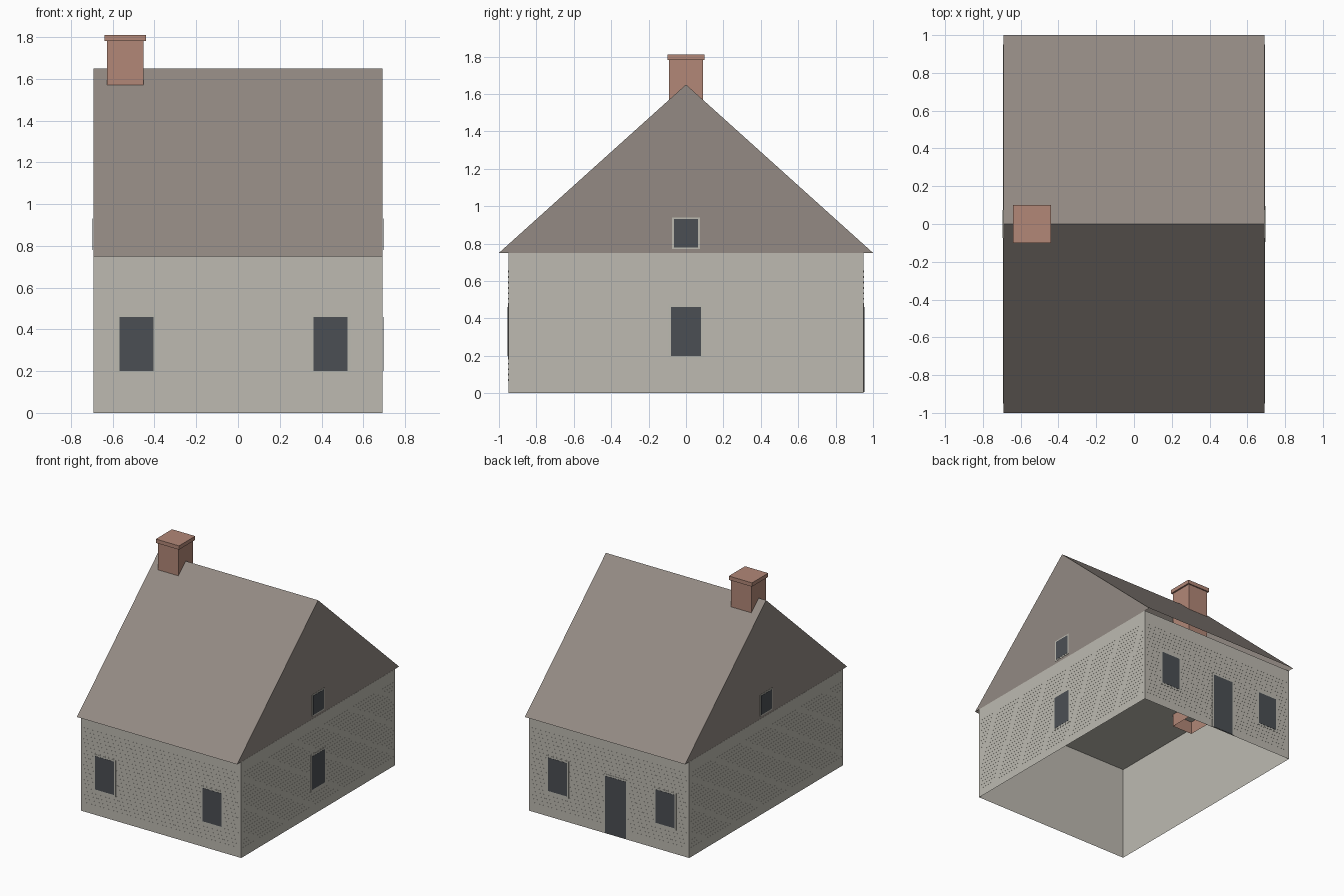
import bpy
import bmesh

old = bpy.data.objects.get("Cube")
if old:
    bpy.data.objects.remove(old, do_unlink=True)


def material(name, r, g, b):
    """Material from 0-255 display values, stored as linear."""
    rgb = [((c / 255 + 0.055) / 1.055) ** 2.4 for c in (r, g, b)]
    m = bpy.data.materials.new(name)
    m.use_nodes = True
    m.diffuse_color = (*rgb, 1)
    bsdf = m.node_tree.nodes["Principled BSDF"]
    bsdf.inputs["Base Color"].default_value = (*rgb, 1)
    bsdf.inputs["Roughness"].default_value = 0.9
    return m


WALL = material("wall_grey", 189, 186, 177)
TRIM = material("trim_grey", 188, 186, 176)
ROOF = material("roof_brown", 147, 138, 131)
BRICK = material("chimney_brick", 178, 135, 119)
GLASS = material("dark_glass", 75, 79, 84)

HALF_X, HALF_Y, EAVE, RIDGE = 0.693, 0.95, 0.75, 1.65
ROOF_X = 0.692


def finish(name, bm, mat):
    bmesh.ops.recalc_face_normals(bm, faces=bm.faces)
    me = bpy.data.meshes.new(name)
    bm.to_mesh(me)
    bm.free()
    me.materials.append(mat)
    ob = bpy.data.objects.new(name, me)
    bpy.context.collection.objects.link(ob)


def add_box(bm, lo, hi, open_bottom=False):
    """Box between two corners, optionally without its bottom face."""
    verts = bmesh.ops.create_cube(bm, size=1)["verts"]
    for v in verts:
        v.co = [lo[i] if v.co[i] < 0 else hi[i] for i in range(3)]
    if open_bottom:
        drop = [f for f in bm.faces
                if all(abs(v.co.z - lo[2]) < 1e-6 for v in f.verts)]
        bmesh.ops.delete(bm, geom=drop, context="FACES_ONLY")


def add_plate(bm, side, u, z, w, h, depth):
    """Thin plate on a wall; u runs along the wall and z is its bottom."""
    axis, sign = {"front": (1, -1), "back": (1, 1),
                  "left": (0, 1), "right": (0, -1)}[side]
    base = HALF_Y if axis else HALF_X
    lo, hi = [0, 0, z], [0, 0, z + h]
    lo[axis], hi[axis] = sorted((sign * (base + 0.0002), sign * (base + depth)))
    lo[1 - axis], hi[1 - axis] = u - w / 2, u + w / 2
    add_box(bm, lo, hi)


def opening(name, side, u, z, w, h, border=0.014, sill=True):
    """Trim frame with a dark pane on it."""
    low = border if sill else 0
    for part, mat, b, s, d in (("frame", TRIM, border, low, 0.0025),
                               ("pane", GLASS, 0, 0, 0.004)):
        bm = bmesh.new()
        add_plate(bm, side, u, z - s, w + 2 * b, h + b + s, d)
        finish(f"{name}_{part}", bm, mat)


# Walls and ceiling, open underneath
bm = bmesh.new()
add_box(bm, (-HALF_X, -HALF_Y, 0), (HALF_X, HALF_Y, EAVE), open_bottom=True)
finish("walls", bm, WALL)

# Siding ridges on all four walls
ROWS = 21
for side in ("front", "back", "left", "right"):
    width = 2 * (HALF_X if side in ("front", "back") else HALF_Y) - 0.045
    bm = bmesh.new()
    for i in range(ROWS):
        add_plate(bm, side, 0, 0.065 + 0.029 * i, width, 0.01, 0.001)
    finish(f"{side}_siding", bm, WALL)

# Roof: two slopes and two gable ends, open underneath
bm = bmesh.new()
gables = [[bm.verts.new((x, y, z))
           for y, z in ((-1, EAVE), (0, RIDGE), (1, EAVE))]
          for x in (-ROOF_X, ROOF_X)]
right, left = gables
for gable in gables:
    bm.faces.new(gable)
for i in range(2):
    bm.faces.new((right[i], right[i + 1], left[i + 1], left[i]))
finish("roof", bm, ROOF)

# Chimney: shaft with open bottom below the ceiling, and a cap
CX = -0.54
bm = bmesh.new()
add_box(bm, (CX - 0.088, -0.09, 0.65), (CX + 0.088, 0.09, 1.78), open_bottom=True)
finish("chimney_shaft", bm, BRICK)
bm = bmesh.new()
add_box(bm, (CX - 0.1, -0.1, 1.78), (CX + 0.1, 0.1, 1.81))
finish("chimney_cap", bm, BRICK)

# Windows and door
for side in ("front", "back"):
    for label, u in (("left", 0.443), ("right", -0.486)):
        opening(f"{side}_{label}_window", side, u, 0.2, 0.165, 0.26)
opening("left_window", "left", 0, 0.2, 0.16, 0.26)
for side in ("left", "right"):
    opening(f"{side}_attic_window", side, 0, 0.78, 0.13, 0.15, 0.01)
opening("back_door", "back", -0.06, 0.005, 0.18, 0.445, sill=False)
